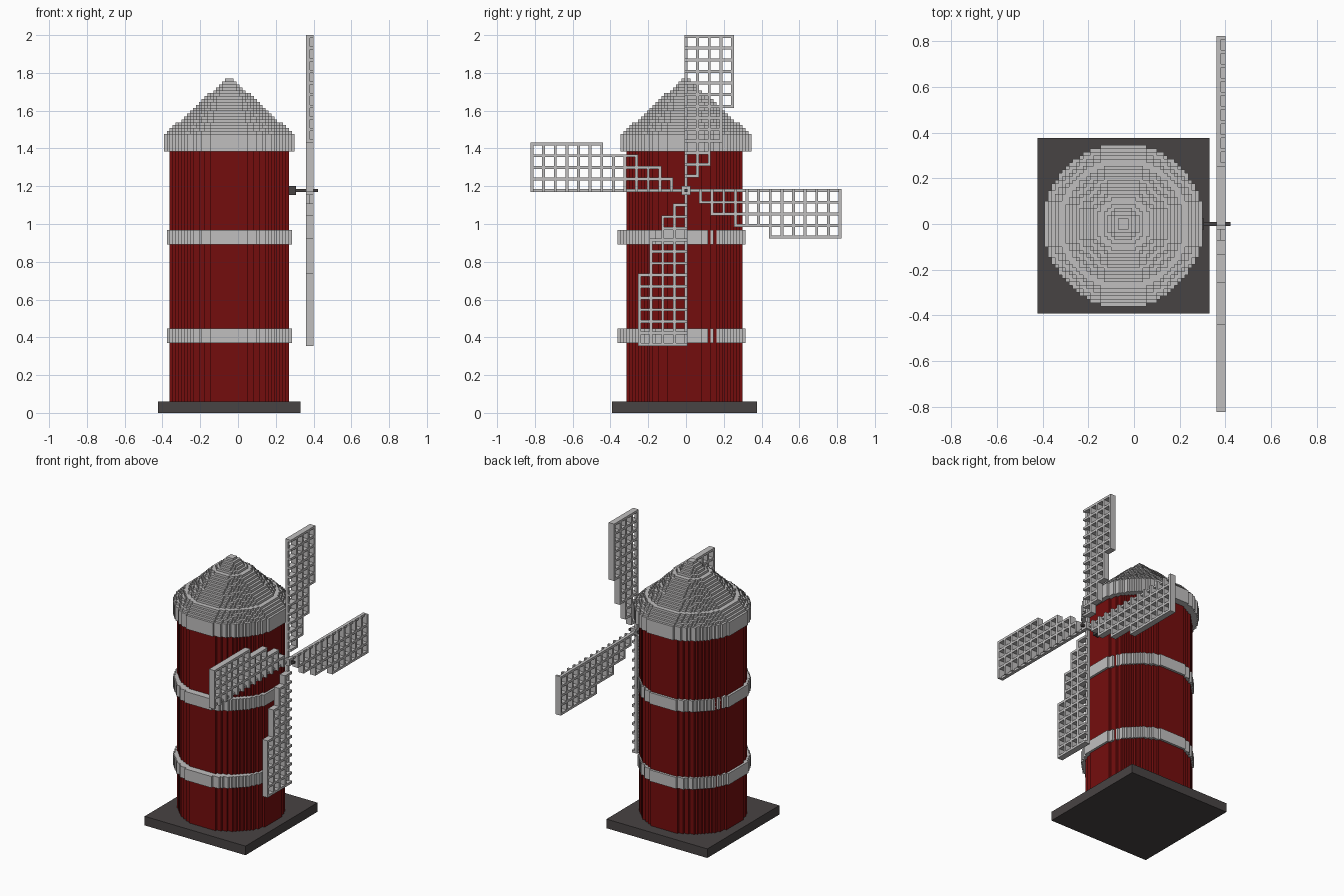
import bpy, bmesh, math
from mathutils import Matrix, Vector

cube = bpy.data.objects.get("Cube")
if cube:
    bpy.data.objects.remove(cube, do_unlink=True)

V = 2 / 130                 # block size
CX = -3 * V                 # tower centre in x
HUB_Z = 76.5 * V            # height of the sail axle


def material(name, rgb):
    m = bpy.data.materials.new(name)
    m.use_nodes = True
    m.diffuse_color = (*rgb, 1)
    m.node_tree.nodes["Principled BSDF"].inputs["Base Color"].default_value = (*rgb, 1)
    return m


RED = material("dark red", (0.175, 0.004, 0.004))
GREY = material("light grey", (0.53, 0.52, 0.52))
DARK = material("charcoal", (0.064, 0.056, 0.056))


def finish(bm, name, mat):
    bmesh.ops.recalc_face_normals(bm, faces=bm.faces)
    me = bpy.data.meshes.new(name)
    bm.to_mesh(me)
    bm.free()
    me.materials.append(mat)
    ob = bpy.data.objects.new(name, me)
    bpy.context.collection.objects.link(ob)
    return ob


def add_box(bm, lo, hi):
    lo, hi = Vector(lo), Vector(hi)
    size = hi - lo
    mat = Matrix.Translation((lo + hi) / 2) @ Matrix.Diagonal((*[abs(s) for s in size], 1))
    bmesh.ops.create_cube(bm, size=1, matrix=mat)


def add_disk(bm, nx, ny, cy, z0, z1):
    """Blocky round slab, nx by ny blocks, from layer z0 to z1."""
    rx, ry = nx / 2 + 0.48, ny / 2 + 0.48
    right = []
    for j in range(ny):
        y = j - (ny - 1) / 2
        reach = rx * math.sqrt(1 - (y / ry) ** 2)
        # widest whole number of blocks of the same parity as nx
        odd = nx % 2
        w = math.floor(reach) + 0.5 if odd else math.floor(reach + 0.5)
        w = min(max(w, 0.5), nx / 2)
        if right and right[-1][0] == w:
            right[-1] = (w, y + 0.5)
        else:
            right += [(w, y - 0.5), (w, y + 0.5)]
    outline = right + [(-x, y) for x, y in reversed(right)]
    verts = [bm.verts.new((CX + x * V, (y + cy) * V, z0 * V)) for x, y in outline]
    face = bm.faces.new(verts)
    top = bmesh.ops.extrude_face_region(bm, geom=[face], use_keep_orig=True)
    bmesh.ops.translate(bm, vec=(0, 0, (z1 - z0) * V),
                        verts=[e for e in top["geom"] if isinstance(e, bmesh.types.BMVert)])


# Square base slab
bm = bmesh.new()
add_box(bm, (CX - 24.5 * V, -25.5 * V, 0), (CX + 24.5 * V, 24.5 * V, 4 * V))
finish(bm, "base_slab", DARK)

# Round tower
bm = bmesh.new()
add_disk(bm, 41, 40, -0.5, 4, 90)
finish(bm, "tower", RED)

# Two hoops around the tower
for name, z in (("lower_band", 24), ("upper_band", 58)):
    bm = bmesh.new()
    add_disk(bm, 43, 44, -1.5, z, z + 5)
    finish(bm, name, GREY)

# Stepped roof: tall rim, then shrinking layers
bm = bmesh.new()
add_disk(bm, 45, 45, 0, 90, 96)
LAYERS = 19
for k in range(LAYERS):
    n = 2 * round(22 - (k + 1) * 21 / LAYERS) + 1
    add_disk(bm, n, n, 0, 96 + k, 97 + k)
finish(bm, "roof", GREY)

# Axle with its thick bearing
bm = bmesh.new()
add_box(bm, (0.25, -1.5 * V, HUB_Z - 1.5 * V), (0.307, 1.5 * V, HUB_Z + 1.5 * V))
add_box(bm, (0.30, -0.5 * V, HUB_Z - 0.5 * V), (0.423, 0.5 * V, HUB_Z + 0.5 * V))
finish(bm, "axle", DARK)

# Sails: stepped lattices turning round the axle
BACK, MID, FRONT = 0.36, 0.38, 0.40
TIP = 53
STEPS = ((5, 4), (9, 8), (17, 12), (29, 16))    # start along the sail, width
TURNS = {
    "top": lambda u, w: (w, u),
    "left": lambda u, w: (u, -w),
    "bottom": lambda u, w: (-w, -u),
    "right": lambda u, w: (-u, w),
}
for side, turn in TURNS.items():
    bm = bmesh.new()

    def bar(u0, u1, w0, w1, front):
        a = turn((u0 - 0.5) * V, (w0 - 0.5) * V)
        b = turn((u1 + 0.5) * V, (w1 + 0.5) * V)
        ys, zs = sorted((a[0], b[0])), sorted((a[1], b[1]))
        add_box(bm, (BACK, ys[0], HUB_Z + zs[0]), (front, ys[1], HUB_Z + zs[1]))

    bar(0, TIP, 0, 0, MID)                       # thin spine
    for start, width in STEPS:                   # lengthwise bars
        bar(start, TIP, width, width, FRONT)
    for u in range(5, TIP + 1, 4):               # cross bars
        bar(u, u, 0, max(w for s, w in STEPS if s <= u), FRONT)
    finish(bm, side + "_sail", GREY)

# Hub block where the sails meet
bm = bmesh.new()
add_box(bm, (BACK, -1.5 * V, HUB_Z - 1.5 * V), (FRONT, 1.5 * V, HUB_Z + 1.5 * V))
finish(bm, "sail_hub", GREY)
